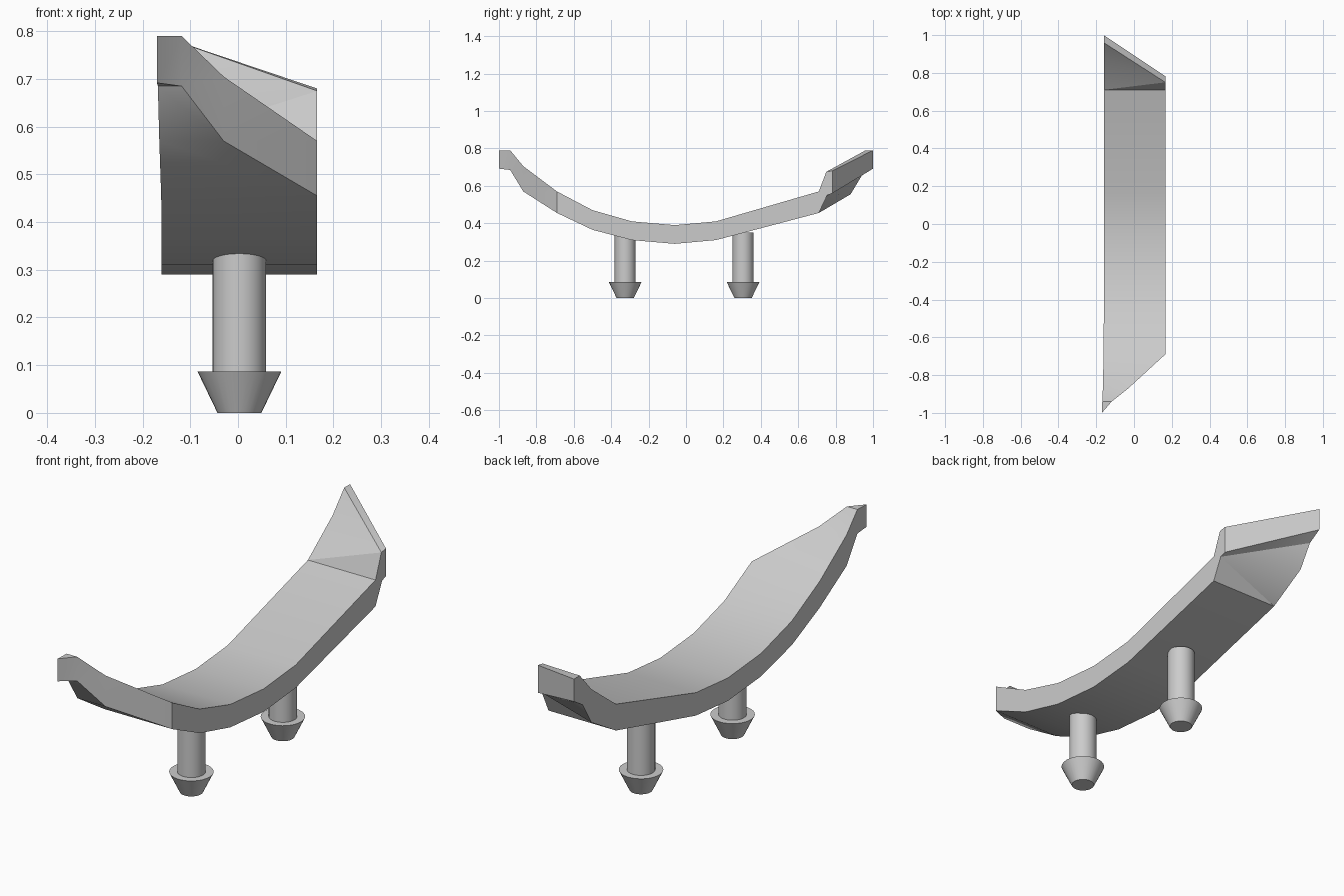
import bpy, bmesh, math

cube = bpy.data.objects.get("Cube")
if cube:
    bpy.data.objects.remove(cube)

grey = bpy.data.materials.new("light_grey")
grey.use_nodes = True
colour = (0.6, 0.6, 0.6, 1)
grey.diffuse_color = colour
grey.node_tree.nodes["Principled BSDF"].inputs["Base Color"].default_value = colour


def make_object(name, bm):
    """Turn a bmesh into a grey object, smooth except at sharp edges."""
    bmesh.ops.remove_doubles(bm, verts=bm.verts, dist=0.0005)
    bmesh.ops.recalc_face_normals(bm, faces=bm.faces)
    mesh = bpy.data.meshes.new(name)
    bm.to_mesh(mesh)
    bm.free()
    mesh.materials.append(grey)
    obj = bpy.data.objects.new(name, mesh)
    bpy.context.collection.objects.link(obj)
    bpy.ops.object.select_all(action="DESELECT")
    obj.select_set(True)
    bpy.context.view_layer.objects.active = obj
    bpy.ops.object.shade_smooth_by_angle(angle=math.radians(30))


RIGHT, LEFT = -0.16, 0.166


def station(y, top, bottom, x0=RIGHT, x1=LEFT):
    """Square cross-section: two bottom corners, then two top corners."""
    return [(x0, y, bottom), (x1, y, bottom), (x1, y, top), (x0, y, top)]


# Curved band: slanted front tip, then the even arc
rings = [
    station(-1.0, 0.79, 0.692, -0.17, -0.17),
    station(-0.94, 0.79, 0.685, -0.168, -0.118),
    station(-0.87, 0.705, 0.57, -0.165, -0.03),
    station(-0.69, 0.57, 0.455, -0.161),
    station(-0.5, 0.47, 0.365),
    station(-0.29, 0.41, 0.31),
    station(-0.06, 0.39, 0.29),
    station(0.16, 0.41, 0.31),
    station(0.71, 0.57, 0.455),
]


# Upturned rear lip: its two sides follow different curves
def lip(right_low, left_low, left_top, right_top):
    return [(RIGHT, *right_low), (LEFT, *left_low), (LEFT, *left_top), (RIGHT, *right_top)]


rings += [
    lip((0.88, 0.555), (0.755, 0.55), (0.75, 0.675), (0.88, 0.70)),
    lip((0.94, 0.655), (0.755, 0.55), (0.75, 0.675), (0.96, 0.79)),
    lip((1.0, 0.692), (0.782, 0.56), (0.782, 0.68), (1.0, 0.79)),
]

bm = bmesh.new()
verts = [[bm.verts.new(p) for p in ring] for ring in rings]
for a, b in zip(verts, verts[1:]):
    # each face is split from the right corner to the next left corner
    for i, j in ((0, 1), (3, 2)):
        bm.faces.new((a[i], a[j], b[j]))
        bm.faces.new((a[i], b[j], b[i]))
    for i, j in ((1, 2), (3, 0)):
        bm.faces.new((a[i], a[j], b[j], b[i]))
bm.faces.new(verts[0])
bm.faces.new(verts[-1])
make_object("curved_band", bm)


# Two push-in pegs: barbed tip and round shaft, turned from one profile
def peg(name, y):
    sides = 32
    profile = [(0.046, 0), (0.088, 0.087), (0.056, 0.087), (0.056, 0.35)]
    bm = bmesh.new()
    loops = []
    for r, z in profile:
        angles = [math.tau * k / sides for k in range(sides)]
        loops.append([bm.verts.new((0.003 + r * math.cos(t), y + r * math.sin(t), z))
                      for t in angles])
    for a, b in zip(loops, loops[1:]):
        for k in range(sides):
            n = (k + 1) % sides
            bm.faces.new((a[k], a[n], b[n], b[k]))
    bm.faces.new(loops[0])
    bm.faces.new(loops[-1])
    make_object(name, bm)


peg("front_peg", -0.325)
peg("rear_peg", 0.305)
